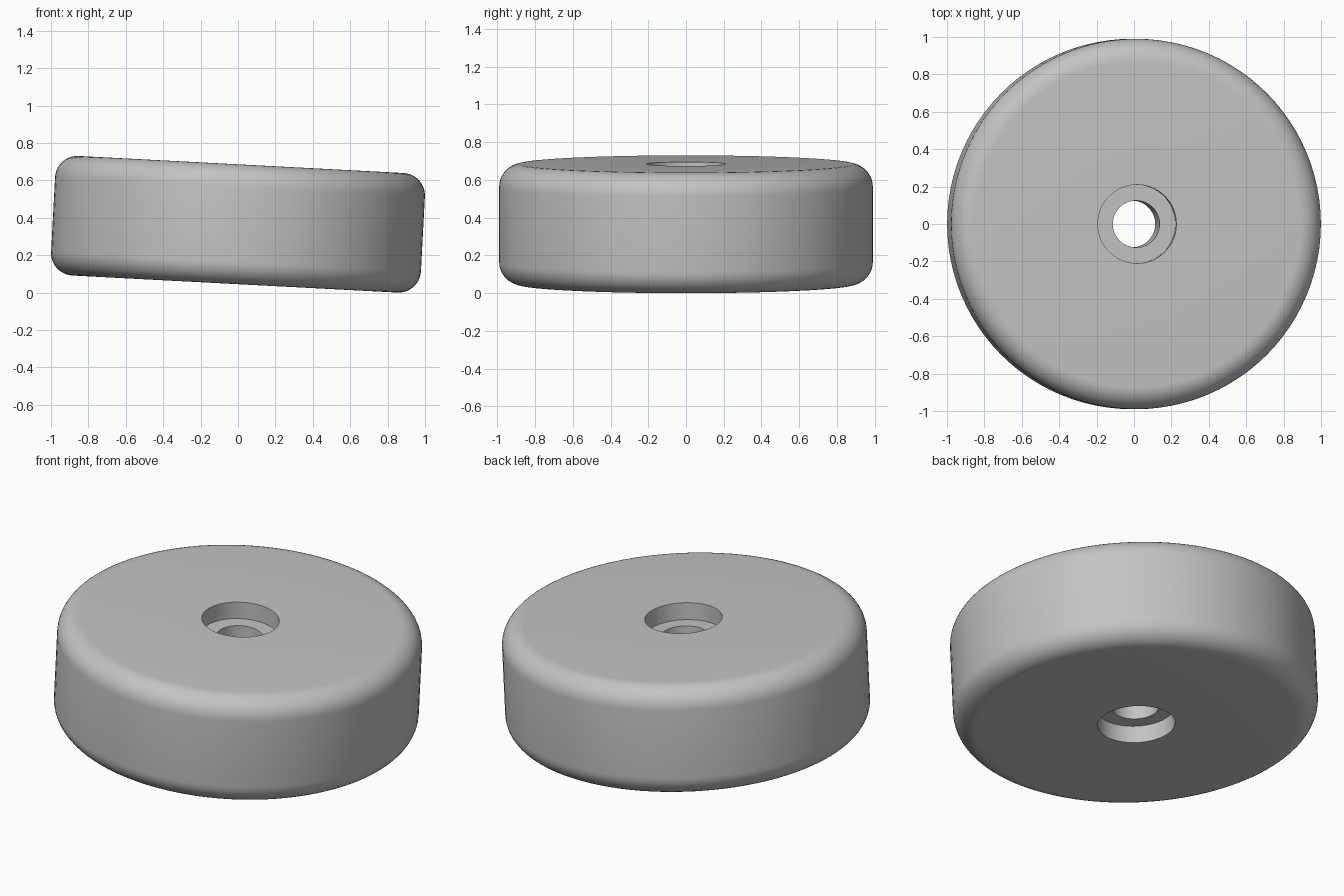
import bpy, bmesh, math
from mathutils import Matrix

cube = bpy.data.objects.get("Cube")
if cube:
    bpy.data.objects.remove(cube, do_unlink=True)

RADIUS, HALF, ROUND = 0.99, 0.32, 0.12   # disc size and edge rounding
BORE, RECESS, DEPTH = 0.125, 0.21, 0.10  # through hole and counterbores
TILT = math.radians(3)
SIDES, ARC_STEPS = 96, 10

# Plain grey material
grey = bpy.data.materials.new("plain grey")
grey.use_nodes = True
color = (0.55, 0.55, 0.55, 1)
grey.diffuse_color = color
grey.node_tree.nodes["Principled BSDF"].inputs["Base Color"].default_value = color

# Upper half of the cross-section, from the bore outwards, then mirrored
upper = [(BORE, HALF - DEPTH), (RECESS, HALF - DEPTH), (RECESS, HALF)]
for i in range(ARC_STEPS + 1):
    a = math.pi / 2 * (1 - i / ARC_STEPS)
    upper.append((RADIUS - ROUND + ROUND * math.cos(a),
                  HALF - ROUND + ROUND * math.sin(a)))
profile = upper + [(r, -z) for r, z in reversed(upper)]

# Revolve the cross-section into a closed ring
bm = bmesh.new()
verts = [bm.verts.new((r, 0, z)) for r, z in profile]
edges = [bm.edges.new((v, verts[(i + 1) % len(verts)])) for i, v in enumerate(verts)]
bmesh.ops.spin(bm, geom=verts + edges, cent=(0, 0, 0), axis=(0, 0, 1),
               angle=math.tau, steps=SIDES, use_merge=True)
bmesh.ops.remove_doubles(bm, verts=bm.verts, dist=0.0001)
bmesh.ops.recalc_face_normals(bm, faces=bm.faces)

# Tilt the wheel and rest its lowest edge on the ground
bm.transform(Matrix.Rotation(TILT, 4, "Y"))
lowest = min(v.co.z for v in bm.verts)
bm.transform(Matrix.Translation((0, 0, -lowest)))

mesh = bpy.data.meshes.new("wheel_disc")
bm.to_mesh(mesh)
bm.free()
mesh.materials.append(grey)
wheel = bpy.data.objects.new("wheel_disc", mesh)
bpy.context.collection.objects.link(wheel)

# Smooth the rounded rim while keeping the hole edges sharp
bpy.ops.object.select_all(action="DESELECT")
wheel.select_set(True)
bpy.context.view_layer.objects.active = wheel
bpy.ops.object.shade_smooth_by_angle(angle=math.radians(30))
